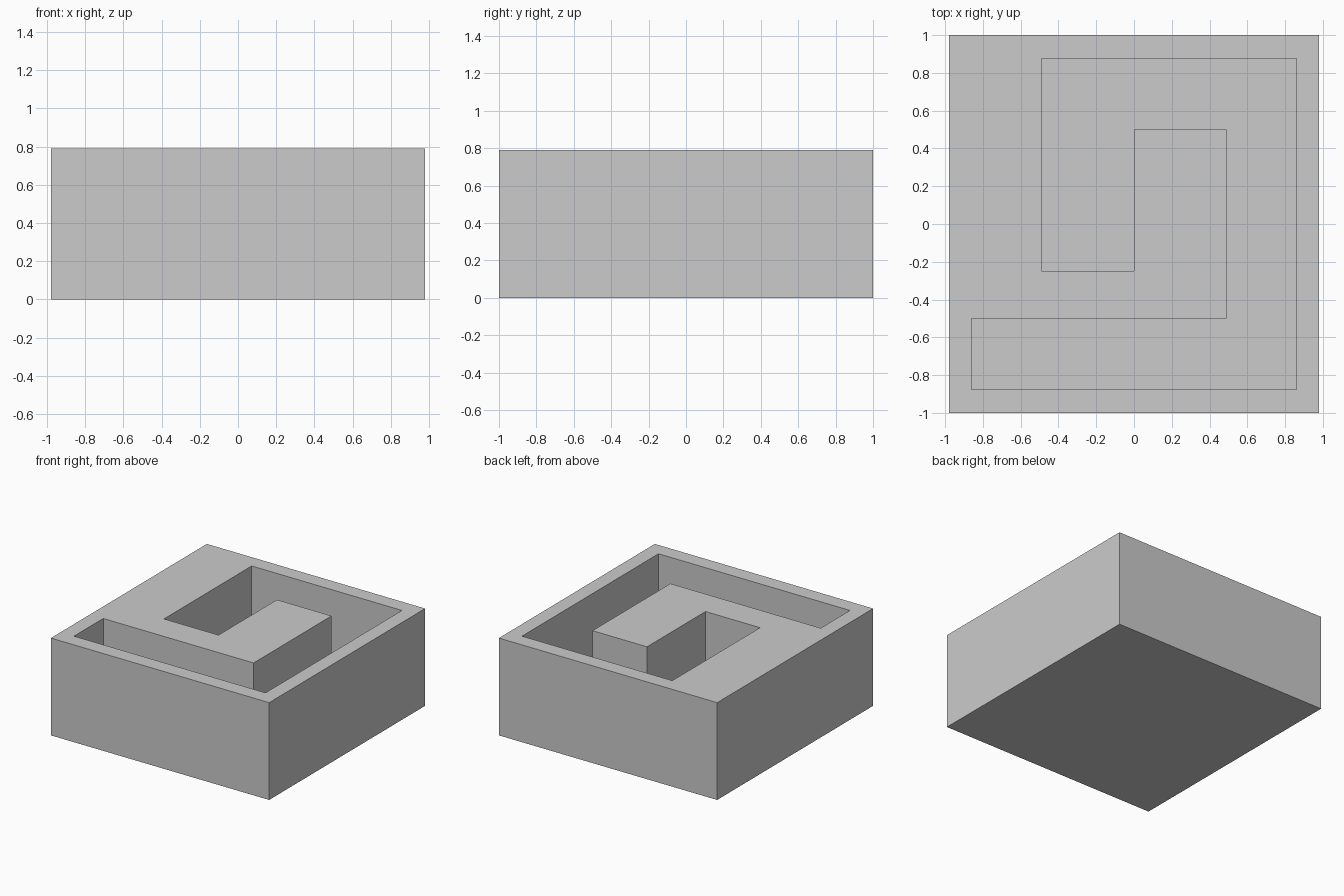
import bpy, bmesh

if "Cube" in bpy.data.objects:
    bpy.data.objects.remove(bpy.data.objects["Cube"])

HALF_X, HALF_Y, HEIGHT = 0.98, 1.0, 0.79
FLOOR = 0.12  # floor thickness, matching the rim walls


def prism(name, outline, z0, z1):
    """Extrude a flat outline from z0 to z1."""
    bm = bmesh.new()
    face = bm.faces.new([bm.verts.new((x, y, z0)) for x, y in outline])
    top = bmesh.ops.extrude_face_region(bm, geom=[face])["geom"]
    verts = [g for g in top if isinstance(g, bmesh.types.BMVert)]
    bmesh.ops.translate(bm, verts=verts, vec=(0, 0, z1 - z0))
    bmesh.ops.recalc_face_normals(bm, faces=bm.faces)
    mesh = bpy.data.meshes.new(name)
    bm.to_mesh(mesh)
    bm.free()
    obj = bpy.data.objects.new(name, mesh)
    bpy.context.collection.objects.link(obj)
    return obj


# Solid block
block = prism("channel_block", [(-HALF_X, -HALF_Y), (HALF_X, -HALF_Y),
                                (HALF_X, HALF_Y), (-HALF_X, HALF_Y)], 0, HEIGHT)

# Spiral channel, open at the top
channel = [(-0.86, -0.875), (0.86, -0.875), (0.86, 0.875), (-0.49, 0.875),
           (-0.49, -0.25), (0, -0.25), (0, 0.5), (0.49, 0.5),
           (0.49, -0.5), (-0.86, -0.5)]
cutter = prism("channel_cutter", channel, FLOOR, HEIGHT + 0.2)
cutter.hide_render = True

# Carve the channel and drop the cutter
cut = block.modifiers.new("carve_channel", 'BOOLEAN')
cut.operation = 'DIFFERENCE'
cut.solver = 'EXACT'
cut.object = cutter
bpy.context.view_layer.objects.active = block
block.select_set(True)
bpy.ops.object.modifier_apply(modifier=cut.name)
bpy.data.objects.remove(cutter, do_unlink=True)
